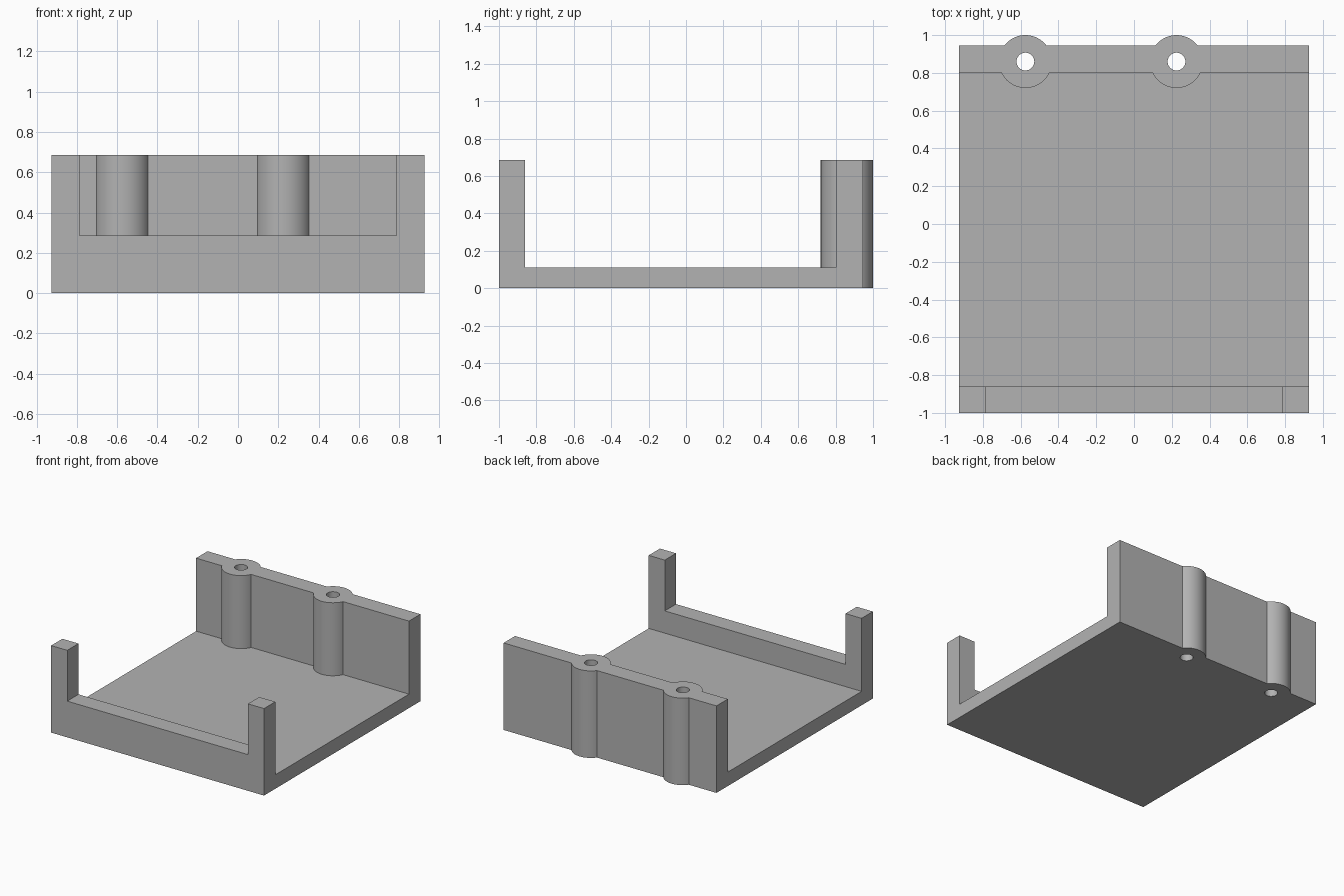
import bpy
import bmesh
import math

cube = bpy.data.objects.get("Cube")
if cube:
    bpy.data.objects.remove(cube, do_unlink=True)

HALF_WIDTH = 0.927
HEIGHT = 0.685
BOSS_X = (-0.575, 0.225)
BOSS_Y = 0.86

grey = bpy.data.materials.new("plain grey")
grey.use_nodes = True
colour = (0.45, 0.45, 0.45, 1)
grey.diffuse_color = colour
grey.node_tree.nodes["Principled BSDF"].inputs["Base Color"].default_value = colour


def add_object(name, bm):
    bmesh.ops.recalc_face_normals(bm, faces=bm.faces)
    mesh = bpy.data.meshes.new(name)
    bm.to_mesh(mesh)
    bm.free()
    mesh.materials.append(grey)
    obj = bpy.data.objects.new(name, mesh)
    bpy.context.collection.objects.link(obj)
    return obj


def extrude_profile(name, profile, half_width):
    """Extrude a (y, z) outline along x."""
    bm = bmesh.new()
    face = bm.faces.new([bm.verts.new((-half_width, y, z)) for y, z in profile])
    new = bmesh.ops.extrude_face_region(bm, geom=[face])["geom"]
    verts = [v for v in new if isinstance(v, bmesh.types.BMVert)]
    bmesh.ops.translate(bm, verts=verts, vec=(2 * half_width, 0, 0))
    return add_object(name, bm)


def cylinder(name, x, radius, bottom, top):
    bm = bmesh.new()
    bmesh.ops.create_cone(bm, cap_ends=True, segments=64, radius1=radius,
                          radius2=radius, depth=top - bottom)
    bmesh.ops.translate(bm, verts=bm.verts, vec=(x, BOSS_Y, (top + bottom) / 2))
    return add_object(name, bm)


def combine(target, tool, operation):
    """Apply a boolean, then discard the tool."""
    tool.hide_render = True
    mod = target.modifiers.new(operation.title(), "BOOLEAN")
    mod.operation = operation
    mod.solver = "EXACT"
    mod.object = tool
    bpy.context.view_layer.objects.active = target
    bpy.ops.object.modifier_apply(modifier=mod.name)
    bpy.data.objects.remove(tool, do_unlink=True)


# Tray: floor, front wall and back wall in one side profile
tray = extrude_profile("bracket_tray", [
    (-1, 0), (0.945, 0), (0.945, HEIGHT), (0.803, HEIGHT),
    (0.803, 0.11), (-0.86, 0.11), (-0.86, HEIGHT), (-1, HEIGHT)], HALF_WIDTH)

# Wide notch in the front wall, leaving a lip and two corner posts
notch = extrude_profile("front_notch", [
    (-1.1, 0.285), (-0.7, 0.285), (-0.7, 0.8), (-1.1, 0.8)], 0.787)
combine(tray, notch, "DIFFERENCE")

# Round screw bosses on the back wall, drilled right through
for x in BOSS_X:
    combine(tray, cylinder("screw_boss", x, 0.14, 0, HEIGHT), "UNION")
for x in BOSS_X:
    combine(tray, cylinder("screw_hole", x, 0.047, -0.1, HEIGHT + 0.1), "DIFFERENCE")

# Smooth the round walls, keep the corners sharp
bpy.ops.object.select_all(action="DESELECT")
tray.select_set(True)
bpy.context.view_layer.objects.active = tray
bpy.ops.object.shade_smooth_by_angle(angle=math.radians(30))
